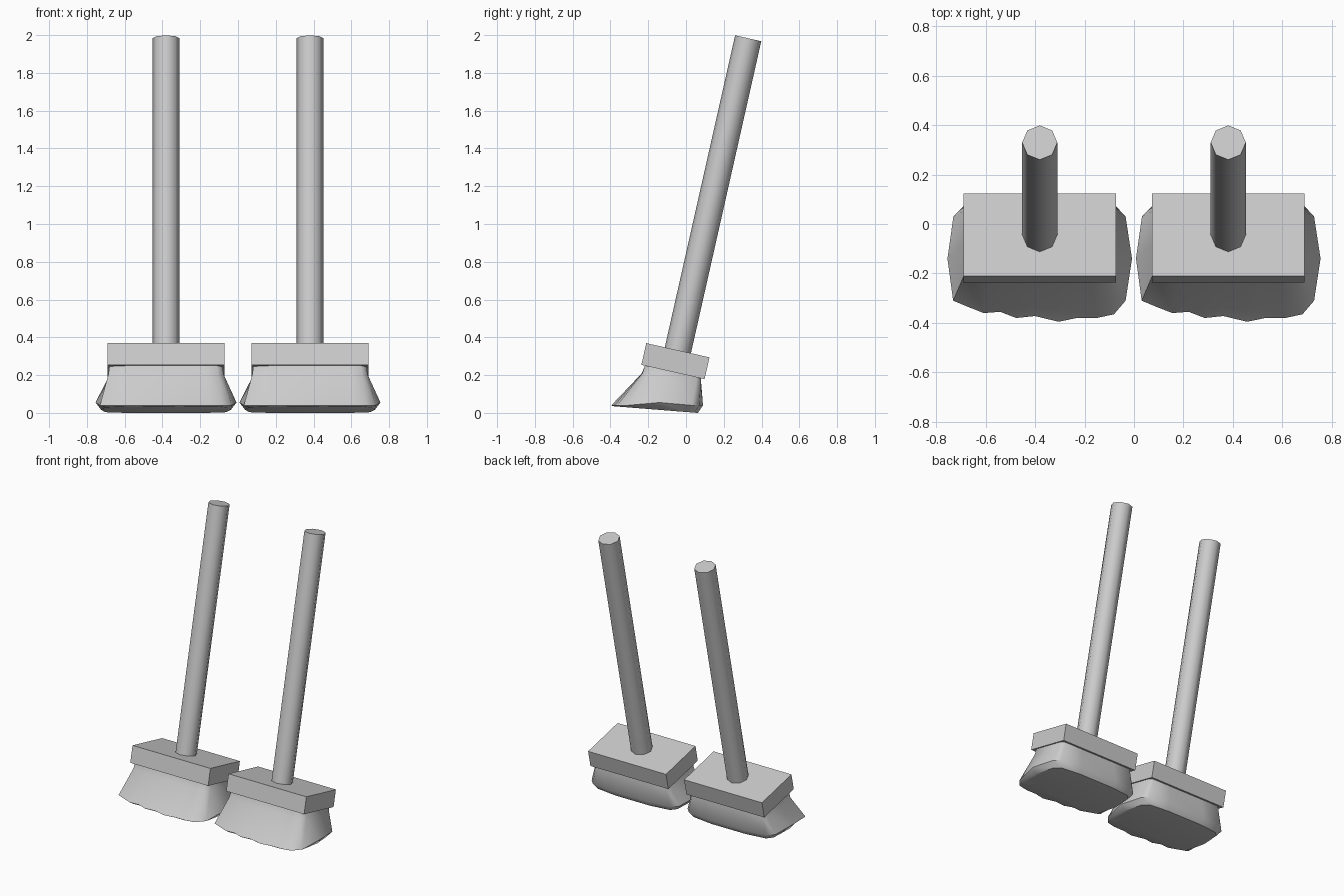
import bpy, bmesh, math
from mathutils import Matrix, Vector

if "Cube" in bpy.data.objects:
    bpy.data.objects.remove(bpy.data.objects["Cube"], do_unlink=True)

GREY = (0.6, 0.6, 0.6, 1)
mat = bpy.data.materials.new("plain grey")
mat.use_nodes = True
mat.diffuse_color = GREY
mat.node_tree.nodes["Principled BSDF"].inputs["Base Color"].default_value = GREY

# Shared frame of one broom: origin at the block centre, leaning back
TILT = Matrix.Translation((0, -0.056, 0.274)) @ Matrix.Rotation(math.radians(-12.7), 4, "X")
LENGTH = 1.752
BLOCK = (0.618, 0.343, 0.118)


def clamp(v, limit):
    return max(-limit, min(limit, v))


def finish(name, bm, x, angle=None):
    bmesh.ops.recalc_face_normals(bm, faces=bm.faces)
    mesh = bpy.data.meshes.new(name)
    bm.to_mesh(mesh)
    bm.free()
    mesh.materials.append(mat)
    obj = bpy.data.objects.new(name, mesh)
    bpy.context.collection.objects.link(obj)
    obj.location.x = x
    if angle:
        bpy.ops.object.select_all(action="DESELECT")
        obj.select_set(True)
        bpy.context.view_layer.objects.active = obj
        bpy.ops.object.shade_smooth_by_angle(angle=math.radians(angle))


def handle(name, x):
    bm = bmesh.new()
    place = TILT @ Matrix.Translation((0, 0, LENGTH / 2))
    bmesh.ops.create_cone(bm, cap_ends=True, segments=8, radius1=0.071,
                          radius2=0.071, depth=LENGTH, matrix=place)
    finish(name, bm, x, 50)


def block(name, x):
    bm = bmesh.new()
    bmesh.ops.create_cube(bm, size=1, matrix=TILT @ Matrix.Diagonal((*BLOCK, 1)))
    finish(name, bm, x)


# Wavy outline of the flared bristle rim, walked round from the left side
RIM = [(0.373, -0.14), (0.347, 0.03), (0.31, 0.07), (0.15, 0.09), (-0.15, 0.09),
       (-0.31, 0.07), (-0.349, 0.03), (-0.373, -0.14), (-0.35, -0.31),
       (-0.29, -0.335), (-0.226, -0.36), (-0.16, -0.355), (-0.095, -0.38),
       (-0.02, -0.372), (0.076, -0.395), (0.15, -0.38), (0.23, -0.38),
       (0.3, -0.365), (0.347, -0.31)]


def bristles(name, x):
    bm = bmesh.new()
    rings = [[], [], [], []]
    for px, py in RIM:
        top = TILT @ Vector((clamp(px * 0.9, 0.3), clamp((py + 0.14) * 0.75, 0.152), -0.058))
        rim = Vector((px, py, 0.04 + 0.015 * (abs(px) > 0.36)))
        neck = top.lerp(rim, 0.1)
        neck.z = top.z + (rim.z - top.z) * 0.2
        # Underside slopes down towards the back
        by = -0.14 + (py + 0.14) * (0.88 if py > -0.14 else 0.97)
        base = Vector((px * 0.92, by, clamp(0.035 * (0.06 - by) / 0.44, 0.04)))
        for ring, point in zip(rings, (top, neck, rim, base)):
            ring.append(bm.verts.new(point))
    n = len(RIM)
    for upper, lower in zip(rings, rings[1:]):
        for i in range(n):
            j = (i + 1) % n
            bm.faces.new((upper[i], upper[j], lower[j], lower[i]))
    bm.faces.new(rings[0])
    bm.faces.new(rings[-1])
    finish(name, bm, x, 50)


# Two matching brooms side by side
for side, x in (("left", 0.381), ("right", -0.381)):
    handle(side + "_handle", x)
    block(side + "_block", x)
    bristles(side + "_bristles", x)
